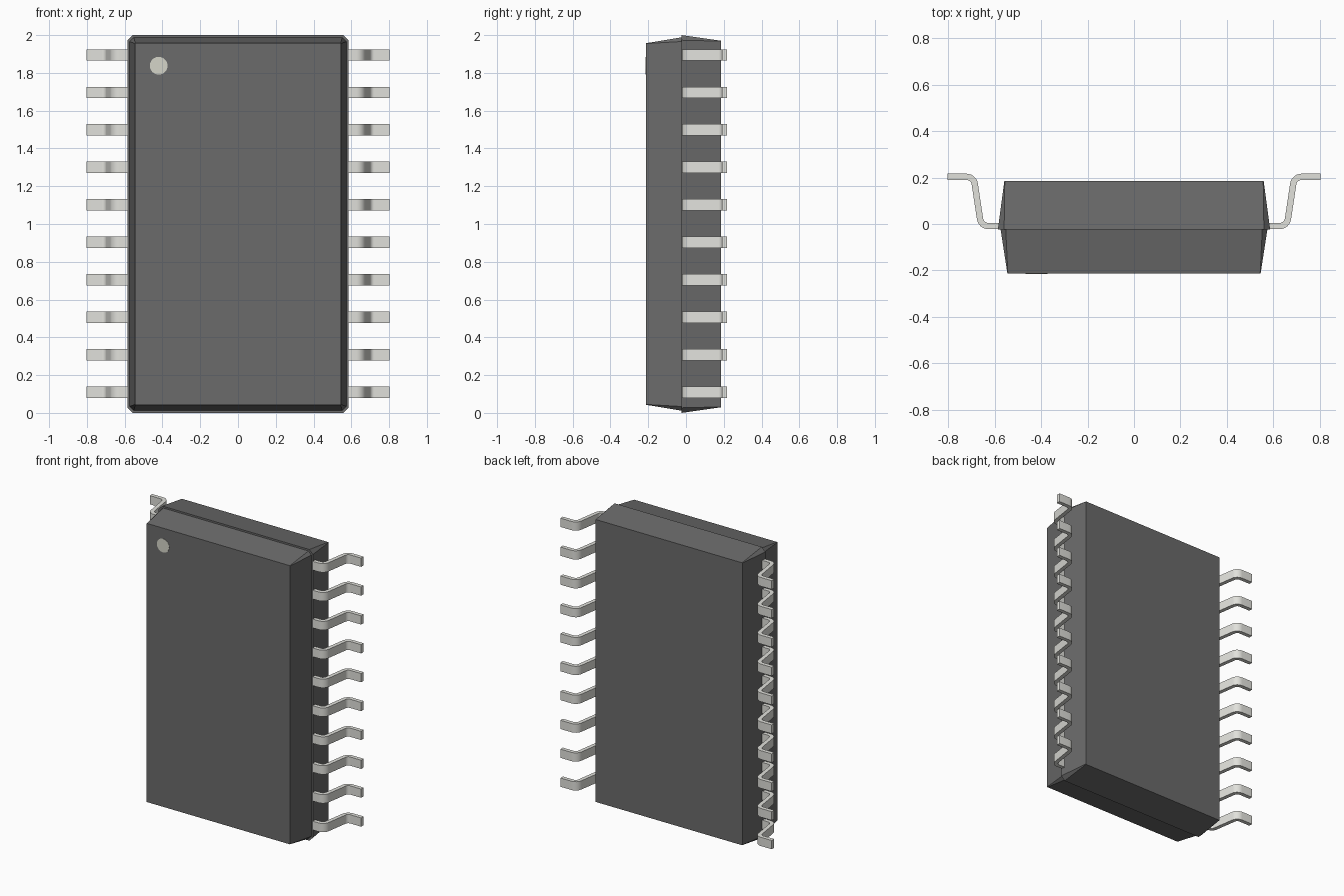
import bpy, bmesh, math
from mathutils import Vector

if "Cube" in bpy.data.objects:
    bpy.data.objects.remove(bpy.data.objects["Cube"])


def material(name, rgb):
    m = bpy.data.materials.new(name)
    m.diffuse_color = (*rgb, 1)
    m.use_nodes = True
    m.node_tree.nodes["Principled BSDF"].inputs["Base Color"].default_value = m.diffuse_color
    return m


def make_object(name, bm, mat):
    bmesh.ops.recalc_face_normals(bm, faces=bm.faces)
    me = bpy.data.meshes.new(name)
    bm.to_mesh(me)
    bm.free()
    me.materials.append(mat)
    ob = bpy.data.objects.new(name, me)
    bpy.context.collection.objects.link(ob)
    return ob


dark = material("dark_plastic", (0.145, 0.145, 0.145))
metal = material("pin_metal", (0.75, 0.75, 0.71))
mark = material("mark_grey", (0.66, 0.66, 0.58))


# Body: chamfered rectangles lofted from front to back, stepped at the parting line
def ring(bm, y, hx, hz, c):
    pts = []
    for sx, sz in ((1, 1), (-1, 1), (-1, -1), (1, -1)):
        pair = [(sx * hx, sz * (hz - c)), (sx * (hx - c), sz * hz)]
        pts += pair if sx == sz else pair[::-1]
    return [bm.verts.new((x, y, 1 + z)) for x, z in pts]


bm = bmesh.new()
rings = [ring(bm, *r) for r in (
    (-0.213, 0.545, 0.957, 0.002),
    (-0.024, 0.574, 0.988, 0.022),
    (-0.024, 0.586, 1.0, 0.027),
    (0.186, 0.558, 0.970, 0.002))]
for a, b in zip(rings, rings[1:]):
    for i in range(8):
        j = (i + 1) % 8
        bm.faces.new((a[i], a[j], b[j], b[i]))
bm.faces.new(rings[0])
bm.faces.new(rings[-1])
make_object("body", bm, dark)


# Pins: filleted centre line thickened into a strip, then mirrored and arrayed
def fillet(points, r, steps=6):
    p = [Vector(q) for q in points]
    out = [p[0]]
    for a, b, c in zip(p, p[1:], p[2:]):
        u, v = (a - b).normalized(), (c - b).normalized()
        half = math.acos(u.dot(v)) / 2
        centre = b + (u + v).normalized() * r / math.sin(half)
        s = b + u * r / math.tan(half) - centre
        e = b + v * r / math.tan(half) - centre
        for k in range(steps + 1):
            t = k / steps
            out.append(centre + s.lerp(e, t).normalized() * r)
    return out + [p[-1]]


path = fillet([(0.55, -0.009), (0.658, -0.009), (0.69, 0.203), (0.803, 0.203)], 0.036)
left, right = [], []
for i, p in enumerate(path):
    d = (path[min(i + 1, len(path) - 1)] - path[max(i - 1, 0)]).normalized()
    n = Vector((-d.y, d.x)) * 0.0135
    left.append(p + n)
    right.append(p - n)
W, PITCH, FIRST = 0.06, 0.1983, 0.11
bm = bmesh.new()
rows = [[bm.verts.new((q.x, q.y, z)) for q, z in
         ((l, FIRST - W / 2), (r, FIRST - W / 2), (r, FIRST + W / 2), (l, FIRST + W / 2))]
        for l, r in zip(left, right)]
for a, b in zip(rows, rows[1:]):
    for i in range(4):
        j = (i + 1) % 4
        bm.faces.new((a[i], a[j], b[j], b[i]))
bm.faces.new(rows[0])
bm.faces.new(rows[-1])
pins = make_object("pins", bm, metal)
mirror = pins.modifiers.new("both_sides", "MIRROR")
mirror.use_axis = (True, False, False)
array = pins.modifiers.new("row", "ARRAY")
array.count = 10
array.use_relative_offset = False
array.use_constant_offset = True
array.constant_offset_displace = (0, 0, PITCH)
bpy.context.view_layer.objects.active = pins
pins.select_set(True)
bpy.ops.object.shade_smooth_by_angle(angle=math.radians(35))

# Orientation dot, barely proud of the front face
bpy.ops.mesh.primitive_cylinder_add(vertices=32, radius=0.047, depth=0.006,
                                    location=(-0.42, -0.2115, 1.838),
                                    rotation=(math.pi / 2, 0, 0))
dot = bpy.context.object
dot.name = "first_pin_dot"
dot.data.materials.append(mark)
